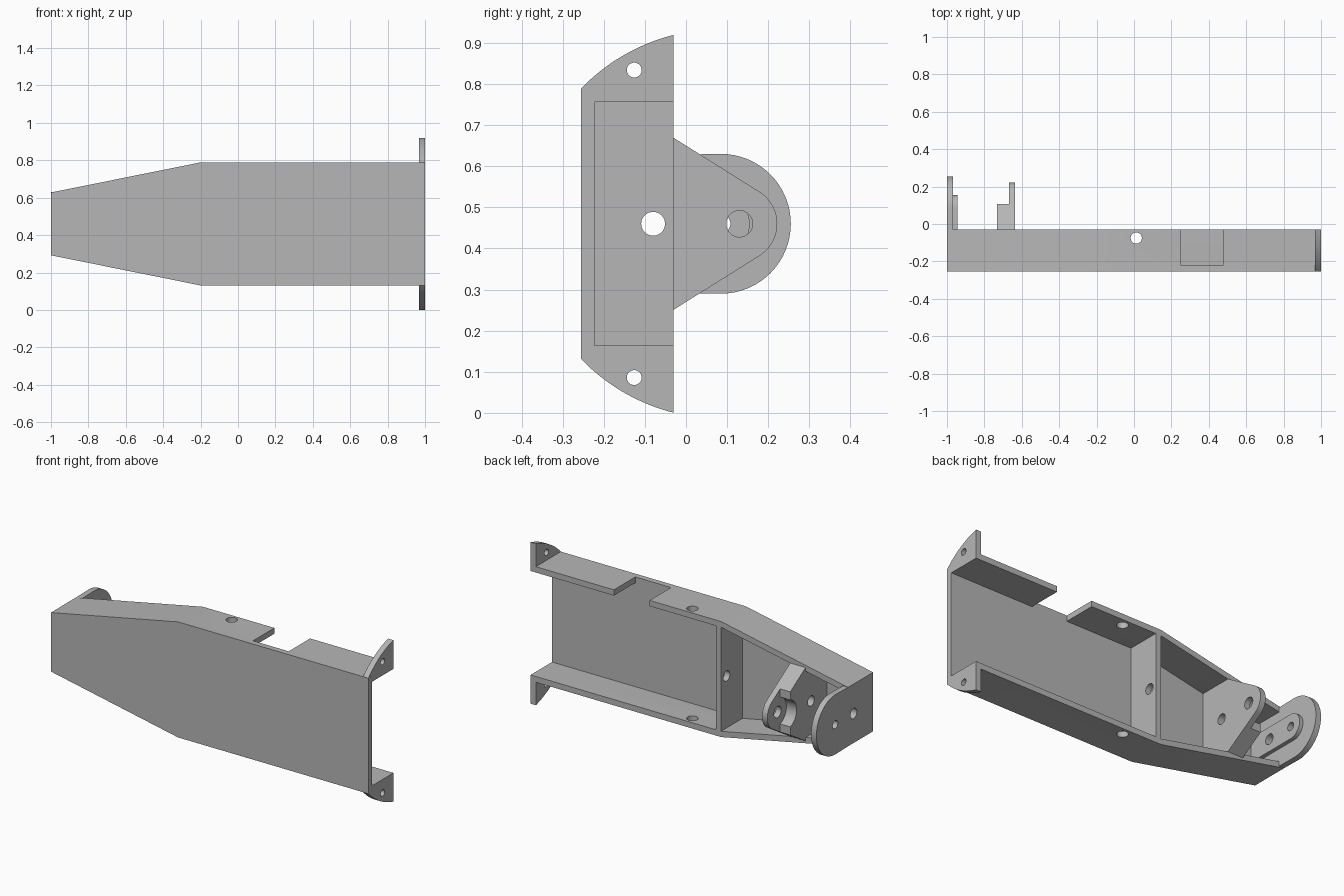
import bpy
import bmesh
from math import cos, sin, radians, atan2, acos, hypot, sqrt

if "Cube" in bpy.data.objects:
    bpy.data.objects.remove(bpy.data.objects["Cube"])

grey = bpy.data.materials.new("plain grey")
grey.use_nodes = True
colour = (0.47, 0.47, 0.47, 1)
grey.diffuse_color = colour
grey.node_tree.nodes["Principled BSDF"].inputs["Base Color"].default_value = colour

MID = 0.46                       # height of the symmetry plane
WALL = 0.033                     # sheet thickness
FRONT, BACK = -0.255, -0.03      # tray depth
FLOOR = FRONT + WALL
PIVOT = 0.13                     # bracket hole
END_PIVOT = 0.085                # end plate hole and arc centre
LOW_HOLE = -0.08                 # hole line through wall, bracket and end


def arc(u, v, r, start, end, steps=32):
    angles = [radians(start + (end - start) * i / steps) for i in range(steps + 1)]
    return [(u + r * cos(a), v + r * sin(a)) for a in angles]


def circle(u, v, r):
    return arc(u, v, r, 0, 360, 40)[:-1]


def prism(name, axis, outline, low, high):
    """Extrude an outline along an axis; heights are relative to MID."""
    place = {"x": lambda u, v, w: (w, u, v + MID),
             "y": lambda u, v, w: (u, w, v + MID),
             "z": lambda u, v, w: (u, v, w + MID)}[axis]
    bm = bmesh.new()
    ends = [[bm.verts.new(place(u, v, w)) for u, v in outline] for w in (low, high)]
    for ring in ends:
        bm.faces.new(ring)
    n = len(outline)
    for i in range(n):
        j = (i + 1) % n
        bm.faces.new((ends[0][i], ends[0][j], ends[1][j], ends[1][i]))
    bmesh.ops.recalc_face_normals(bm, faces=bm.faces)
    mesh = bpy.data.meshes.new(name)
    bm.to_mesh(mesh)
    bm.free()
    mesh.materials.append(grey)
    obj = bpy.data.objects.new(name, mesh)
    bpy.context.collection.objects.link(obj)
    return obj


def select(obj):
    bpy.ops.object.select_all(action="DESELECT")
    obj.select_set(True)
    bpy.context.view_layer.objects.active = obj


def cut(obj, axis, outline, low, high):
    cutter = prism("cutter", axis, outline, low, high)
    cutter.hide_render = True
    mod = obj.modifiers.new("cut", "BOOLEAN")
    mod.operation, mod.solver, mod.object = "DIFFERENCE", "EXACT", cutter
    select(obj)
    bpy.ops.object.modifier_apply(modifier=mod.name)
    bpy.data.objects.remove(cutter)


def rect(u0, v0, u1, v1):
    return [(u0, v0), (u1, v0), (u1, v1), (u0, v1)]


def mirrored(points):
    """Close a half outline by mirroring it about the middle height."""
    return points + [(u, -v) for u, v in reversed(points)]


# Tapered tray with open back and open left end
half_end, half_wide, kink = 0.168, 0.329, -0.2
tray = prism("tray", "y", mirrored([(-1, half_end), (kink, half_wide), (1, half_wide)]),
             FRONT, BACK)
slope = (half_wide - half_end) / (kink + 1)
inner_end = half_end + slope * WALL - WALL
cut(tray, "y", mirrored([(-1 + WALL, inner_end), (kink, half_wide - WALL),
                         (1.1, half_wide - WALL)]), FLOOR, 0.1)
cut(tray, "z", rect(0.25, FLOOR, 0.475, 0.1), 0.2, 0.5)
cut(tray, "z", circle(0.012, -0.075, 0.03), -0.6, 0.6)
cut(tray, "x", circle(LOW_HOLE, 0, 0.029), -1.1, -0.9)

# Cross wall at the start of the taper
cross_wall = prism("cross_wall", "x", rect(FLOOR, -half_wide + WALL, BACK, half_wide - WALL),
                   kink, kink + WALL)
cut(cross_wall, "x", circle(LOW_HOLE, 0, 0.029), -0.4, 0)

# Rounded end plate and its raised pad
end_plate = prism("end_plate", "x",
                  [(BACK, -half_end)] + arc(END_PIVOT, 0, half_end + 0.002, -90, 90)
                  + [(BACK, half_end)], -1, -1 + WALL)
end_pad = prism("end_pad", "x",
                [(FLOOR, -0.07)] + arc(END_PIVOT, 0, 0.07, -90, 90) + [(FLOOR, 0.07)],
                -1 + WALL, -0.945)
cut(end_plate, "x", circle(END_PIVOT, 0, 0.023), -1.1, -0.9)
cut(end_pad, "x", circle(END_PIVOT, 0, 0.023), -1.1, -0.9)
cut(end_pad, "x", circle(LOW_HOLE, 0, 0.029), -1.1, -0.9)

# Pivot bracket: a rounded triangular plate backed by a shorter block
base, tip = 0.209, 0.092
angle = (atan2(base, BACK - PIVOT) - acos(tip / hypot(base, BACK - PIVOT))) * 180 / 3.14159265
profile = ([(FLOOR, -base), (BACK, -base)] + arc(PIVOT, 0, tip, -angle, angle)
           + [(BACK, base), (FLOOR, base)])
bracket_plate = prism("bracket_plate", "x", profile, -0.668, -0.635)
bracket_block = prism("bracket_block", "x", profile, -0.732, -0.668)
cut(bracket_block, "x", rect(0.107, -1, 1, 1), -0.8, -0.6)
cut(bracket_block, "x", circle(PIVOT, 0, 0.08), -0.8, -0.6)
cut(bracket_plate, "x", circle(PIVOT, 0, 0.032), -0.8, -0.6)
for part in (bracket_plate, bracket_block):
    cut(part, "x", circle(LOW_HOLE, 0, 0.029), -0.8, -0.6)

# Curved mounting ears at the wide end
ear_centre, ear_radius = 0.086, 0.474
ears = []
for name, side in (("upper_ear", 1), ("lower_ear", -1)):
    edge = []
    for i in range(17):
        y = BACK + (FRONT - BACK) * i / 16
        edge.append((y, side * sqrt(ear_radius ** 2 - (y - ear_centre) ** 2)))
    ear = prism(name, "x", [(BACK, side * (half_wide - 0.001))] + edge, 1 - WALL, 1)
    cut(ear, "x", circle(-0.126, side * 0.374, 0.018), 0.9, 1.1)
    ears.append(ear)

for part in [tray, cross_wall, end_plate, end_pad, bracket_plate, bracket_block] + ears:
    select(part)
    bpy.ops.object.shade_smooth_by_angle(angle=radians(30))
